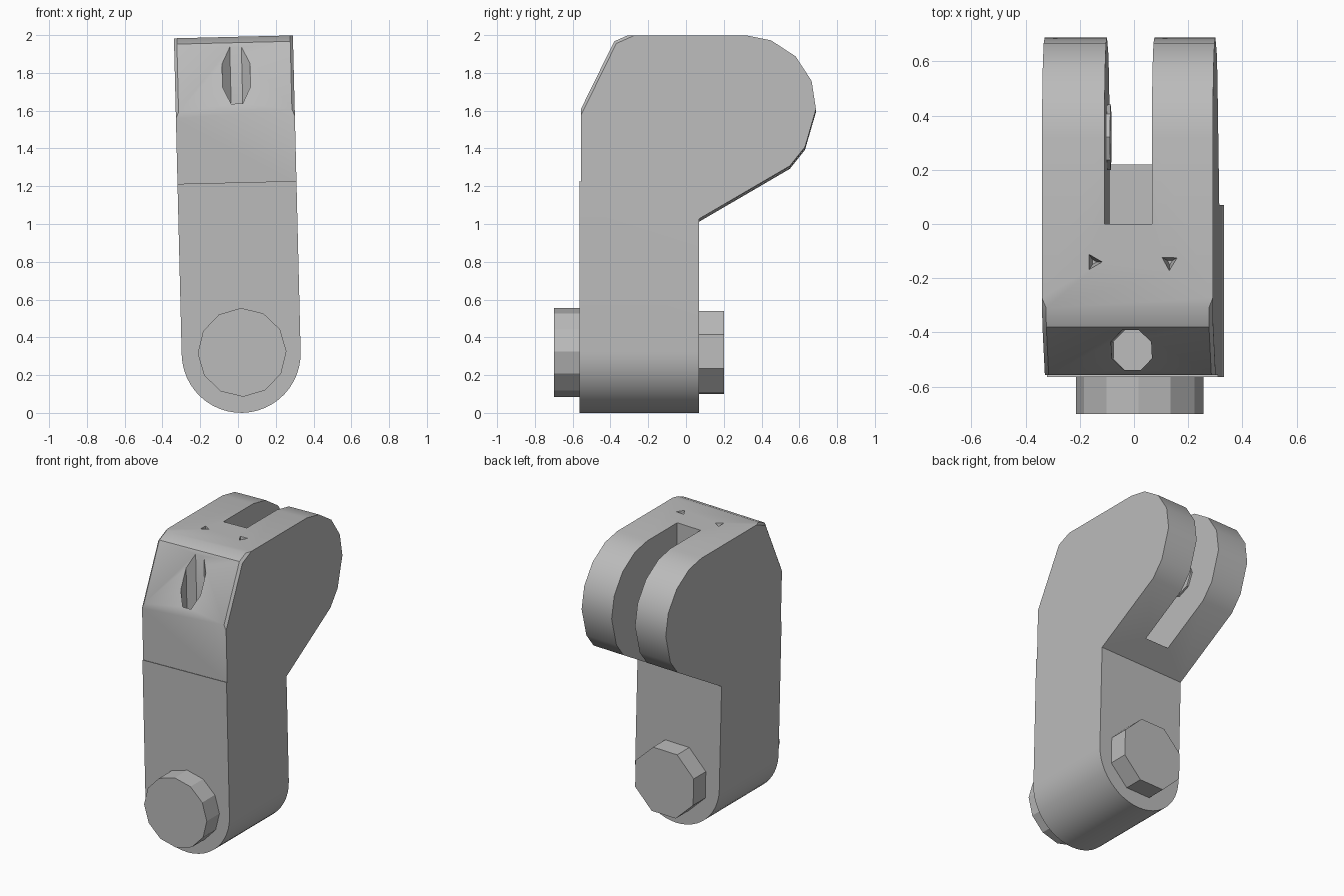
import bpy, bmesh, math
from mathutils import Matrix, Vector

cube = bpy.data.objects.get("Cube")
if cube:
    bpy.data.objects.remove(cube, do_unlink=True)

grey = bpy.data.materials.new("plain grey")
grey.use_nodes = True
grey.diffuse_color = (0.5, 0.5, 0.5, 1)
grey.node_tree.nodes["Principled BSDF"].inputs["Base Color"].default_value = (0.5, 0.5, 0.5, 1)

HALF = 0.315              # half width of the body
FRONT, BACK = -0.565, 0.07
PIVOT = Vector((0, 0, 1))
LEAN = (Matrix.Translation(PIVOT) @ Matrix.Rotation(math.radians(-1.4), 4, 'Y')
        @ Matrix.Translation(-PIVOT))


def loft(name, rings):
    """Closed solid between two matching rings of points."""
    bm = bmesh.new()
    a, b = [[bm.verts.new(p) for p in ring] for ring in rings]
    n = len(a)
    bm.faces.new(a)
    bm.faces.new(b[::-1])
    for i in range(n):
        j = (i + 1) % n
        bm.faces.new((a[j], a[i], b[i], b[j]))
    bmesh.ops.recalc_face_normals(bm, faces=bm.faces)
    mesh = bpy.data.meshes.new(name)
    bm.to_mesh(mesh)
    bm.free()
    mesh.materials.append(grey)
    obj = bpy.data.objects.new(name, mesh)
    bpy.context.collection.objects.link(obj)
    return obj


def circle(n, r, start=0.0):
    return [(r * math.cos(start + math.tau * i / n), r * math.sin(start + math.tau * i / n))
            for i in range(n)]


def box(name, x0, x1, y0, y1, z0, z1):
    corners = [(x0, y0), (x1, y0), (x1, y1), (x0, y1)]
    return loft(name, [[(x, y, z) for x, y in corners] for z in (z0, z1)])


def drill(name, n, r, x, y, z0, z1, start=0.0, taper=1.0):
    """Vertical cutter, narrowing towards its lower end by the taper."""
    ring = circle(n, r, start)
    return loft(name, [[(x + u * s, y + v * s, z) for u, v in ring]
                       for z, s in ((z0, taper), (z1, 1.0))])


def cut(target, cutter):
    cutter.hide_render = True
    mod = target.modifiers.new("cut", 'BOOLEAN')
    mod.operation, mod.solver, mod.object = 'DIFFERENCE', 'EXACT', cutter
    bpy.context.view_layer.objects.active = target
    bpy.ops.object.modifier_apply(modifier=mod.name)
    bpy.data.objects.remove(cutter, do_unlink=True)


# Shank: round foot, with a sloping top that meets the head
foot = [(HALF * math.cos(math.pi * (1 + i / 24)), HALF + HALF * math.sin(math.pi * (1 + i / 24)))
        for i in range(25)]
shank = loft("shank", [[(x, y, z) for x, z in foot + [(HALF, top), (-HALF, top)]]
                       for y, top in ((FRONT, 1.22), (BACK, 1.02))])

# Head: side profile extruded across the width
profile = [(BACK, 1.02), (FRONT + 0.008, 1.217), (-0.557, 1.6), (-0.38, 1.96), (-0.31, 1.991),
           (0.32, 1.991), (0.45, 1.965), (0.58, 1.88), (0.665, 1.75), (0.688, 1.6),
           (0.63, 1.4), (0.55, 1.3)]
head = loft("head", [[(x, y, z) for y, z in profile] for x in (-HALF, HALF)])

# Worn side edges along the front slope
bm = bmesh.new()
bm.from_mesh(head.data)
worn = [e for e in bm.edges if abs(e.verts[0].co.x - e.verts[1].co.x) < 0.01
        and all(v.co.y < -0.3 and v.co.z > 1.5 for v in e.verts)]
bmesh.ops.bevel(bm, geom=worn, offset=0.015, segments=1, affect='EDGES')
bm.to_mesh(head.data)
bm.free()

# Slot between the two arms, drilled front hole, small pits on top
cut(head, box("slot_cutter", -0.085, 0.09, 0, 1, 1.107, 2.2))
cut(head, drill("hole_cutter", 8, 0.08, 0.01, -0.465, 1.5, 2.2, math.pi / 8))
for x, turn in ((-0.125, 0.0), (0.155, 0.5)):
    cut(head, drill("pit_cutter", 3, 0.035, x, -0.14, 1.93, 2.0, turn, 0.3))

# Low stub on the inner wall of the right arm
stub = loft("arm_stub", [[(x, 0.32 + u, 1.55 + v) for u, v in circle(8, 0.12)]
                         for x in (-0.09, -0.072)])


# Pin ends at the foot
def pin(name, n, start, y0, y1):
    return loft(name, [[(0.005 + u, y, 0.32 + v) for u, v in circle(n, 0.235, start)]
                       for y in (y0, y1)])


front_pin = pin("front_pin", 12, 0.0, -0.7, FRONT)
back_pin = pin("back_pin", 8, math.pi / 8, BACK, 0.2)

# Lean every part and smooth the round surfaces
for obj in (shank, head, stub, front_pin, back_pin):
    obj.data.transform(LEAN)
    obj.data.update()
    bpy.ops.object.select_all(action='DESELECT')
    obj.select_set(True)
    bpy.context.view_layer.objects.active = obj
    bpy.ops.object.shade_smooth_by_angle(angle=math.radians(29))
